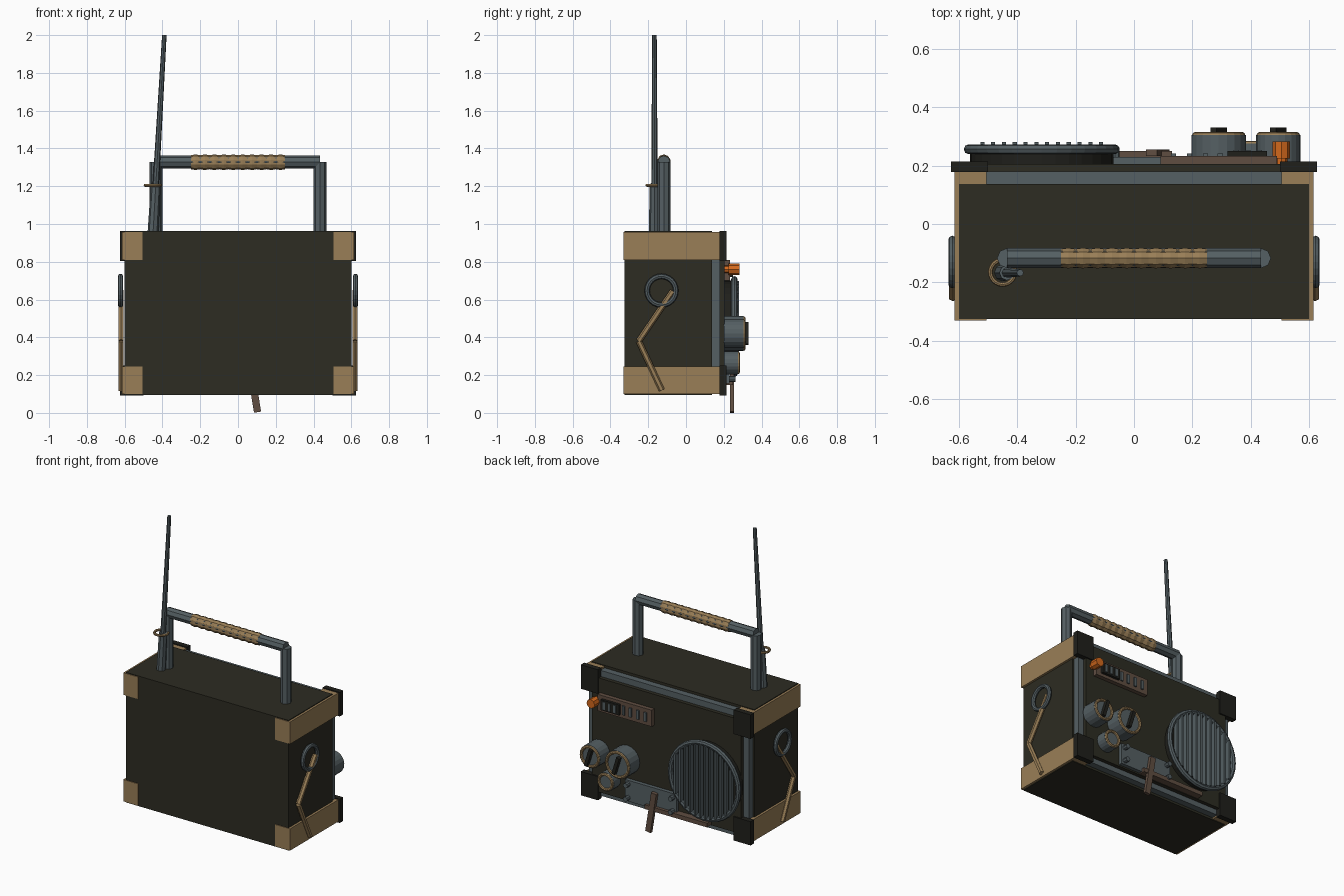
import bpy, math
from mathutils import Vector

if "Cube" in bpy.data.objects:
    bpy.data.objects.remove(bpy.data.objects["Cube"], do_unlink=True)


def material(name, rgb):
    m = bpy.data.materials.new(name)
    m.use_nodes = True
    m.diffuse_color = (*rgb, 1)
    m.node_tree.nodes["Principled BSDF"].inputs["Base Color"].default_value = (*rgb, 1)
    return m


OLIVE = material("dark olive", (0.026, 0.025, 0.016))
BLACK = material("near black", (0.014, 0.014, 0.011))
TAN = material("tan", (0.32, 0.21, 0.095))
GREY = material("steel grey", (0.09, 0.115, 0.125))
BROWN = material("brown", (0.115, 0.075, 0.053))
ORANGE = material("orange", (0.65, 0.14, 0.012))


def finish(name, mat):
    o = bpy.context.object
    o.name = name
    o.data.materials.append(mat)
    return o


def box(name, mat, x, y, z, tilt=0):
    """Box from (min, max) ranges, optionally turned about y."""
    mid = [(a + b) / 2 for a, b in (x, y, z)]
    bpy.ops.mesh.primitive_cube_add(size=1, location=mid, rotation=(0, tilt, 0))
    o = finish(name, mat)
    o.scale = [b - a for a, b in (x, y, z)]
    return o


def rod(name, mat, p, q, r1, r2=None, sides=8):
    """Prism or cone between two points."""
    p, q = Vector(p), Vector(q)
    d = q - p
    bpy.ops.mesh.primitive_cone_add(vertices=sides, radius1=r1, radius2=r2 or r1, depth=d.length,
                                    location=(p + q) / 2, rotation=d.to_track_quat('Z', 'Y').to_euler())
    return finish(name, mat)


def ring(name, mat, at, big, small, rot=(0, 0, 0), sides=24):
    bpy.ops.mesh.primitive_torus_add(major_radius=big, minor_radius=small, major_segments=sides,
                                     minor_segments=8, location=at, rotation=rot)
    return finish(name, mat)


FACE_Y = (math.pi / 2, 0, 0)
FACE_X = (0, math.pi / 2, 0)

# Case, frame and control panel
box("case", OLIVE, (-0.6, 0.6), (-0.325, 0.137), (0.095, 0.962))
box("back_frame", GREY, (-0.59, 0.59), (0.137, 0.18), (0.11, 0.945))
box("control_panel", OLIVE, (-0.55, 0.55), (0.18, 0.205), (0.145, 0.905))

# Corner guards, side rings and straps
for s in (-1, 1):
    side = "left" if s > 0 else "right"
    for level, z0, z1 in (("lower", 0.1, 0.245), ("upper", 0.81, 0.957)):
        box(f"{side}_{level}_guard", TAN, sorted((s * 0.505, s * 0.615)), (-0.33, 0.18), (z0, z1))
        box(f"{side}_{level}_bumper", BLACK, sorted((s * 0.5, s * 0.626)), (0.178, 0.214), (z0 - 0.007, z1 + 0.006))
    ring(f"{side}_side_ring", GREY, (s * 0.622, -0.13, 0.647), 0.076, 0.014, FACE_X)
    x = s * 0.62
    rod(f"{side}_strap_top", TAN, (x, -0.07, 0.645), (x, -0.25, 0.38), 0.016, sides=6)
    rod(f"{side}_strap_bottom", TAN, (x, -0.25, 0.38), (x, -0.128, 0.12), 0.016, sides=6)
    # Handle post
    rod(f"{side}_handle_post", GREY, (s * 0.435, -0.117, 0.95), (s * 0.435, -0.117, 1.327), 0.034)

# Handle bar and ribbed grip
rod("handle_bar", GREY, (-0.435, -0.117, 1.328), (0.435, -0.117, 1.328), 0.034)
for i in range(10):
    x = -0.225 + i * 0.05
    for e in (-1, 1):
        o = rod("grip_rib", TAN, (x, -0.117, 1.327), (x + e * 0.025, -0.117, 1.327), 0.037, 0.033, 10)
        o.scale.y = 1.12

# Antenna
base, tip = Vector((-0.45, -0.167, 0.95)), Vector((-0.39, -0.167, 2.0))
rod("antenna_base", GREY, base, base.lerp(tip, 0.25), 0.029, 0.026)
rod("antenna_rod", GREY, base.lerp(tip, 0.25), tip, 0.017, 0.012)
ring("antenna_ring", TAN, (-0.45, -0.165, 1.205), 0.042, 0.008)

# Speaker
SX, SZ = -0.316, 0.457
rod("speaker_body", BLACK, (SX, 0.2, SZ), (SX, 0.25, SZ), 0.245, sides=32)
ring("speaker_rim", GREY, (SX, 0.256, SZ), 0.25, 0.017, FACE_Y, 32)
for i in range(12):
    dx = (i - 5.5) * 0.037
    half = math.sqrt(0.243 ** 2 - dx ** 2)
    box("speaker_slat", GREY, (SX + dx - 0.007, SX + dx + 0.007), (0.247, 0.28), (SZ - half, SZ + half))

# Knobs with trim ring and pointer
for name, x, z, r, y in (("tuning", 0.29, 0.42, 0.093, 0.305), ("volume", 0.494, 0.42, 0.076, 0.305),
                         ("tone", 0.4, 0.265, 0.062, 0.275)):
    rod(name + "_knob", GREY, (x, 0.2, z), (x, y, z), r, sides=20)
    ring(name + "_trim", TAN, (x, y, z), r - 0.012, 0.01, FACE_Y, 20)
    if name != "tone":
        box(name + "_pointer", BLACK, (x - 0.011, x + 0.011), (y, y + 0.026), (z - 0.06, z + 0.06), -0.3)

# Switch strip
box("switch_plate", BROWN, (0.09, 0.49), (0.2, 0.233), (0.7, 0.81))
box("switch_block", BLACK, (0.32, 0.455), (0.23, 0.25), (0.72, 0.79))
for x in (0.35, 0.39, 0.43):
    box("block_key", GREY, (x - 0.009, x + 0.009), (0.24, 0.254), (0.73, 0.78))
for x in (0.135, 0.19, 0.245, 0.295):
    box("switch_key", GREY, (x - 0.009, x + 0.009), (0.225, 0.242), (0.725, 0.785))
rod("power_stem", ORANGE, (0.505, 0.2, 0.76), (0.505, 0.23, 0.76), 0.02)
rod("power_button", ORANGE, (0.505, 0.225, 0.76), (0.505, 0.283, 0.76), 0.03)

# Lower plate with bolts, rail and stand leg
box("lower_plate", GREY, (-0.09, 0.29), (0.2, 0.23), (0.155, 0.295))
for x in (-0.065, 0.265):
    for z in (0.18, 0.27):
        rod("plate_bolt", GREY, (x, 0.22, z), (x, 0.262, z), 0.016)
box("bottom_rail", BROWN, (-0.33, 0.13), (0.2, 0.25), (0.148, 0.176))
box("stand_leg", BROWN, (0.063, 0.101), (0.233, 0.255), (0.002, 0.272), -0.16)
